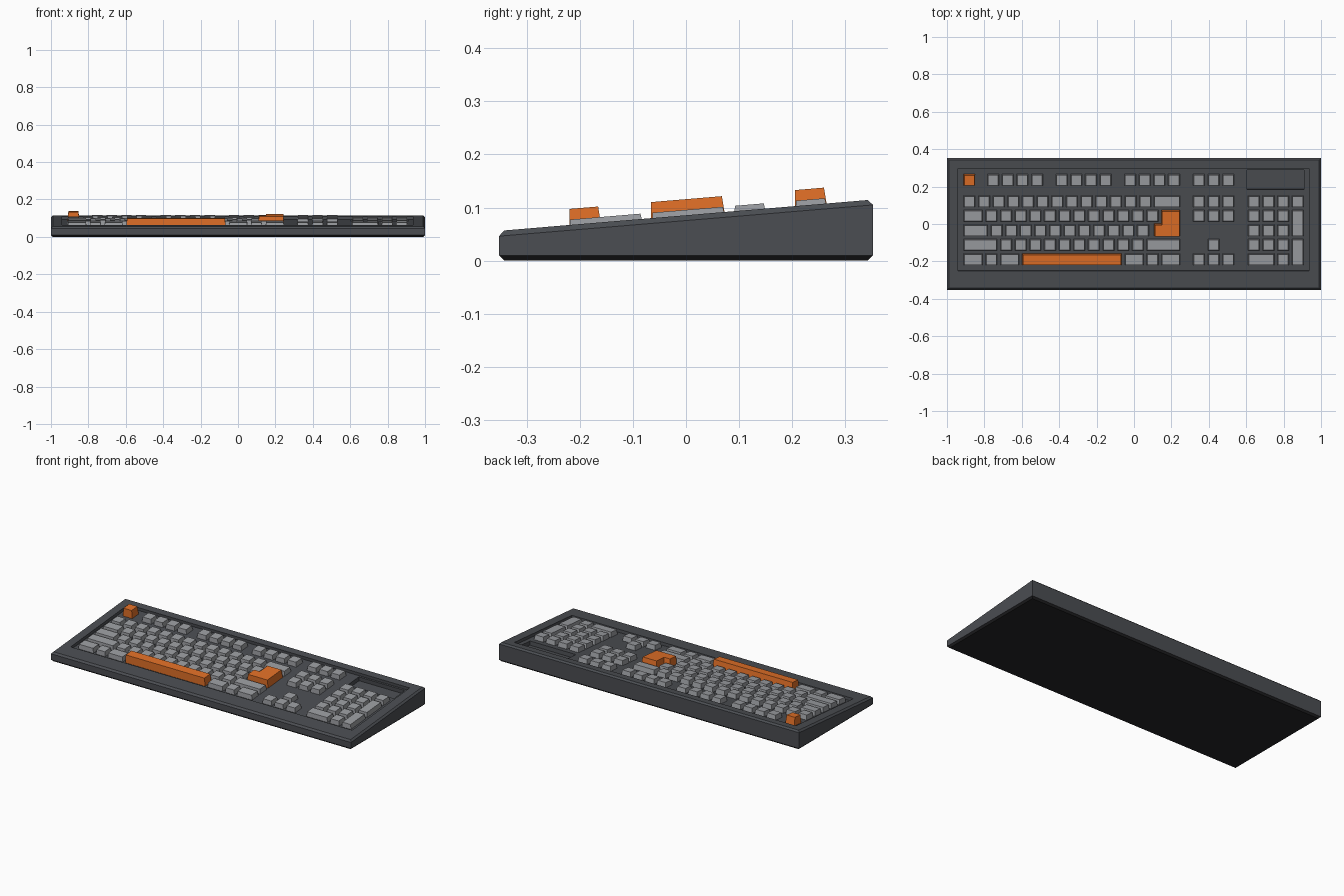
import bpy, bmesh

if "Cube" in bpy.data.objects:
    bpy.data.objects.remove(bpy.data.objects["Cube"])

SLOPE = 0.0836
U, X0 = 0.0783, -0.919          # key pitch and left edge of the key field
GAP, TAPER, SINK = 0.008, 0.004, -0.02
ROW_Y = [0.235, 0.120, 0.043, -0.035, -0.112, -0.190]


def point(x, y, h):
    """Point at height h above the sloping top plane."""
    return (x, y - h * SLOPE, 0.0855 + y * SLOPE + h)


def material(name, color):
    m = bpy.data.materials.new(name)
    m.diffuse_color = (*color, 1)
    m.use_nodes = True
    m.node_tree.nodes["Principled BSDF"].inputs["Base Color"].default_value = m.diffuse_color
    return m


def loft(bm, rings):
    """Closed solid through equal-length rings, bottom to top."""
    vs = [[bm.verts.new(p) for p in r] for r in rings]
    n = len(vs[0])
    for a, b in zip(vs, vs[1:]):
        for i in range(n):
            j = (i + 1) % n
            bm.faces.new((a[i], a[j], b[j], b[i]))
    bm.faces.new(vs[0][::-1])
    bm.faces.new(vs[-1])


def finish(name, bm, mat=None):
    bmesh.ops.recalc_face_normals(bm, faces=bm.faces)
    me = bpy.data.meshes.new(name)
    bm.to_mesh(me)
    bm.free()
    ob = bpy.data.objects.new(name, me)
    bpy.context.collection.objects.link(ob)
    if mat:
        me.materials.append(mat)
    return ob


def rect(x0, x1, y0, y1):
    return [(x0, y0), (x1, y0), (x1, y1), (x0, y1)]


def solid(name, rings, mat=None):
    bm = bmesh.new()
    loft(bm, rings)
    return finish(name, bm, mat)


def add_key(bm, outline, signs, top):
    """Tapered cap; signs point from each corner to the inside."""
    low = [point(x, y, SINK) for x, y in outline]
    high = [point(x + TAPER * sx, y + TAPER * sy, top)
            for (x, y), (sx, sy) in zip(outline, signs)]
    loft(bm, [low, high])


def box_key(bm, u, width, row, rows=1, top=0.010):
    x0, x1 = X0 + u * U + GAP, X0 + (u + width) * U - GAP
    y0, y1 = ROW_Y[row + rows - 1] - U / 2 + GAP, ROW_Y[row] + U / 2 - GAP
    add_key(bm, rect(x0, x1, y0, y1), [(1, 1), (-1, 1), (-1, -1), (1, -1)], top)


dark = material("case_dark", (0.07, 0.075, 0.085))
black = material("base_black", (0.018, 0.018, 0.02))
grey = material("key_grey", (0.33, 0.34, 0.36))
orange = material("key_orange", (0.75, 0.16, 0.02))

# base plate and wedge case, chamfered all round
flat = lambda hx, hy, z: [(x, y, z) for x, y in rect(-hx, hx, -hy, hy)]
rim = lambda hx, hy, d: [(x, y, 0.0855 + y * SLOPE - d)
                         for x, y in rect(-hx, hx, -hy, hy)]
solid("base_plate", [flat(0.99, 0.342, 0), flat(1, 0.352, 0.01)], black)
case = solid("case", [flat(1, 0.352, 0.01), rim(1, 0.352, 0.01),
                      rim(0.99, 0.342, 0)], dark)

# key well and the deeper pocket at the top right
for name, area, depth in (("key_well_cutter", (-0.94, 0.936, -0.25, 0.297), -0.018),
                          ("pocket_cutter", (0.604, 0.91, 0.183, 0.286), -0.042)):
    c = rect(*area)
    cutter = solid(name, [[point(x, y, depth) for x, y in c],
                          [point(x, y, 0.05) for x, y in c]])
    cutter.hide_render = True
    cutter.hide_set(True)
    mod = case.modifiers.new(name, 'BOOLEAN')
    mod.operation = 'DIFFERENCE'
    mod.solver = 'EXACT'
    mod.object = cutter

# main block: (row, start, widths)
main = [(0, 1.62, [1] * 4), (0, 6.3, [1] * 4), (0, 10.97, [1] * 4),
        (1, 0, [1] * 13 + [2]),
        (2, 0, [1.5] + [1] * 12),
        (3, 0, [1.85] + [1] * 11),
        (4, 0, [2.5] + [1] * 10 + [2.5]),
        (5, 0, [1.5, 1, 1.5]), (5, 11, [1.5, 1, 1.5])]
# navigation and arrow keys
nav = [(r, 15.67, [1] * 3) for r in (0, 1, 2, 5)] + [(4, 16.67, [1])]
# number pad
pad = [(1, 19.42, [1] * 4)] + [(r, 19.42, [1] * 3) for r in (2, 3, 4)] \
    + [(5, 19.42, [2, 1])]

for name, block in (("main_keys", main), ("navigation_keys", nav),
                    ("number_pad_keys", pad)):
    bm = bmesh.new()
    for row, u, widths in block:
        for w in widths:
            box_key(bm, u, w, row)
            u += w
    if block is pad:             # two tall keys
        box_key(bm, 22.42, 1, 2, rows=2)
        box_key(bm, 22.42, 1, 4, rows=2)
    finish(name, bm, grey)

# raised accent keys
for name, u, w, row in (("escape_key", 0, 1, 0), ("space_bar", 4, 7, 5)):
    bm = bmesh.new()
    box_key(bm, u, w, row, top=0.030)
    finish(name, bm, orange)

bm = bmesh.new()
add_key(bm, [(0.108, -0.067), (0.246, -0.067), (0.246, 0.074), (0.146, 0.074),
             (0.146, 0.0), (0.108, 0.0)],
        [(1, 1), (-1, 1), (-1, -1), (1, -1), (1, -1), (1, -1)], 0.030)
finish("enter_key", bm, orange)
